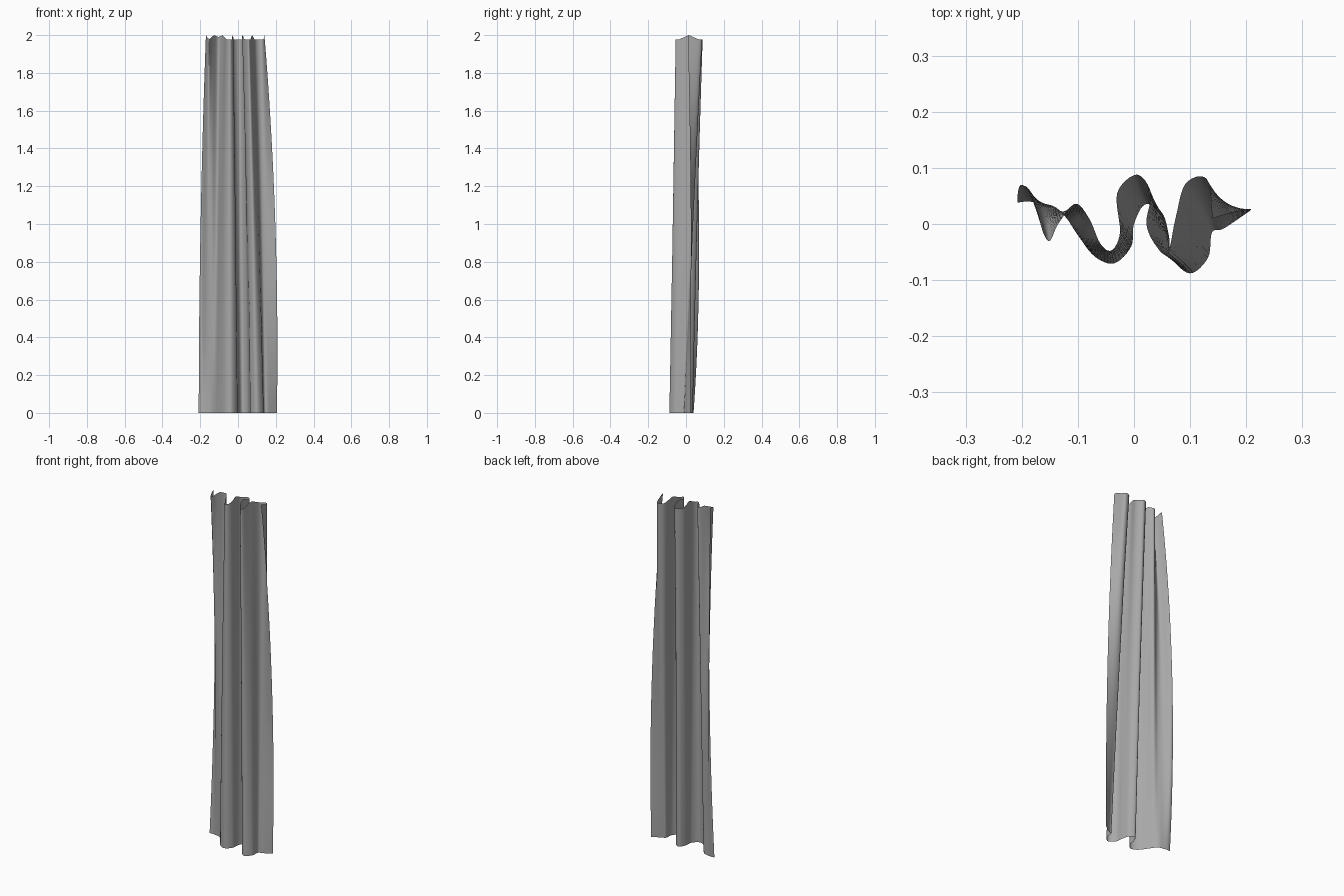
import bpy, bmesh
from mathutils import Vector

if "Cube" in bpy.data.objects:
    bpy.data.objects.remove(bpy.data.objects["Cube"])

# Pleat cross-sections (x, y) in hundredths, left to right
BOTTOM = [(-20.8, 3.8), (-19, 4), (-16.5, 3.7), (-14, 3), (-12, 1), (-10, -2), (-7, -5.8),
          (-3.5, -7), (-.5, -4), (0, 0), (2, 3.5), (5, 2), (6.2, -2), (6.8, -6),
          (10, -8.8), (13.2, -6), (13.9, -1.5), (16, -.8), (20.6, 2.3)]
MIDDLE = [(-19.6, 6.8), (-18.5, 5.7), (-16.5, 2.5), (-14, 1.7), (-11, 2.5), (-9, -.8), (-6.8, -4.5),
          (-3.8, -5.8), (-1.5, -3), (-1.5, 3), (1.2, 6.2), (4, 3.5), (4.5, -1), (5.5, -5),
          (8, -6.8), (10.3, -3), (11.5, 3), (14.5, 4.2), (19.4, 2.5)]
TOP = [(-17, 2), (-16.2, -1.5), (-15, -3), (-13.5, 0), (-10.5, 3.6), (-8, 1), (-6, -3.5),
       (-4, -4.7), (-2.5, -1.5), (-3, 5.5), (.5, 8.8), (3, 5.5), (2.2, 0), (4, -4),
       (6, -5.2), (7.4, 1), (9.2, 7.2), (13, 8), (14, 1)]
STEPS, ROWS, Z_MID = 6, 32, 1.1


def smooth_line(points):
    """Catmull-Rom curve through the points."""
    p = [Vector(q) / 100 for q in points]
    p = [2 * p[0] - p[1]] + p + [2 * p[-1] - p[-2]]
    out = []
    for i in range(1, len(p) - 2):
        a, b, c, d = p[i - 1:i + 3]
        for s in range(STEPS):
            t = s / STEPS
            out.append(0.5 * (2 * b + (c - a) * t + (2 * a - 5 * b + 4 * c - d) * t * t
                              + (3 * b - a - 3 * c + d) * t ** 3))
    return out + [p[-2]]


low, mid, high = (smooth_line(s) for s in (BOTTOM, MIDDLE, TOP))

# Hanging cloth: blend the three sections up the height
bm = bmesh.new()
grid = []
for r in range(ROWS + 1):
    h = r / ROWS
    z = 2 * h
    wl = (z - Z_MID) * (z - 2) / (Z_MID * 2)
    wm = z * (z - 2) / (Z_MID * (Z_MID - 2))
    wh = z * (z - Z_MID) / (2 * (2 - Z_MID))
    row = []
    for a, b, c in zip(low, mid, high):
        q = wl * a + wm * b + wh * c
        # top hem dips at the front and back of every pleat
        dip = 0.024 * min(1, abs(c.y - 0.015) / 0.055)
        row.append(bm.verts.new((q.x, q.y, z - dip * h ** 6)))
    grid.append(row)
for lo, hi in zip(grid, grid[1:]):
    for i in range(len(lo) - 1):
        bm.faces.new((lo[i], lo[i + 1], hi[i + 1], hi[i])).smooth = True

mesh = bpy.data.meshes.new("curtain")
bm.to_mesh(mesh)
bm.free()
curtain = bpy.data.objects.new("curtain", mesh)
bpy.context.collection.objects.link(curtain)

# Dark grey cloth
cloth = bpy.data.materials.new("grey_cloth")
cloth.diffuse_color = (0.39, 0.39, 0.39, 1)
cloth.use_nodes = True
cloth.node_tree.nodes["Principled BSDF"].inputs["Base Color"].default_value = cloth.diffuse_color
mesh.materials.append(cloth)
